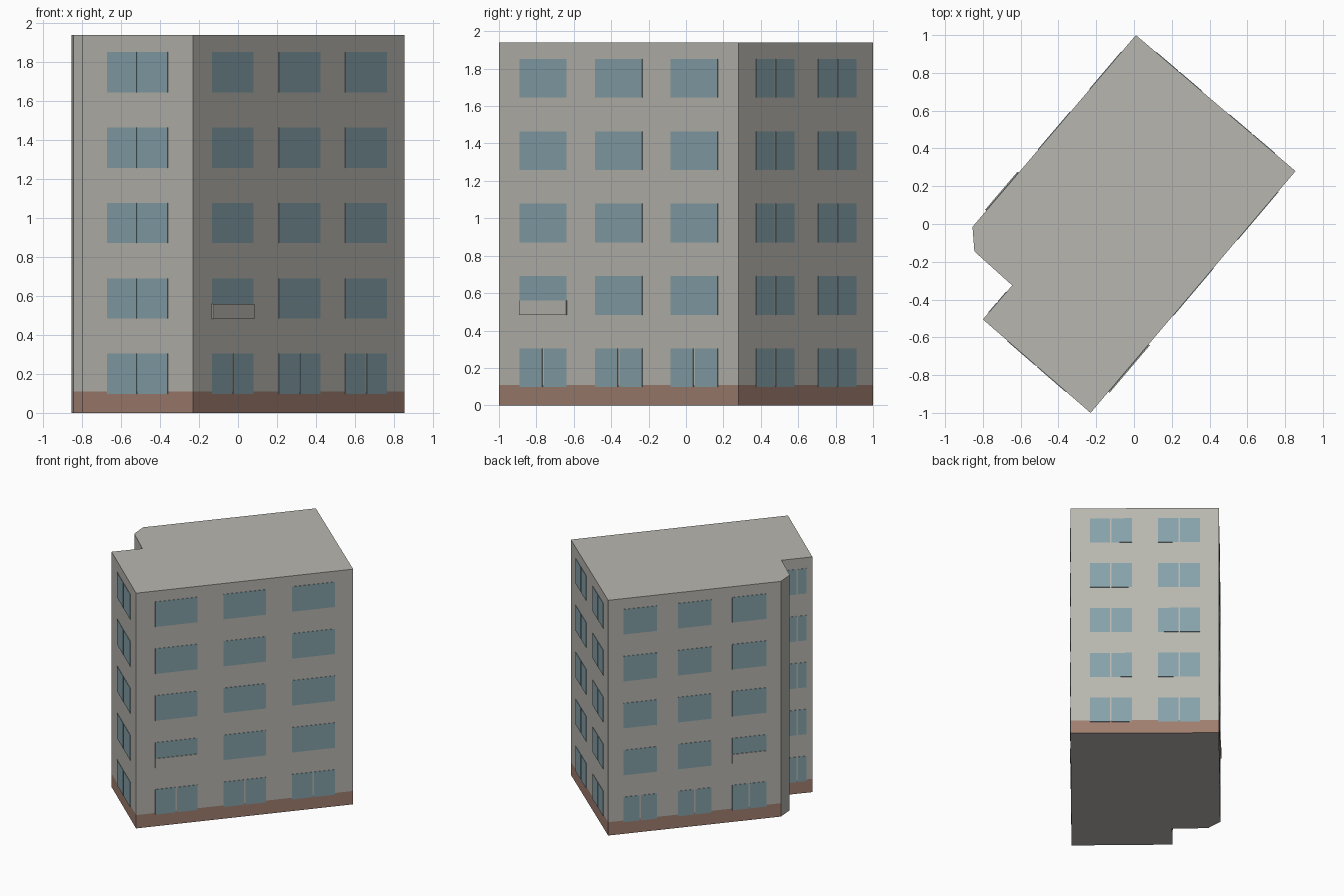
import bpy, bmesh
from mathutils import Vector

cube = bpy.data.objects.get("Cube")
if cube:
    bpy.data.objects.remove(cube)


def material(name, rgb):
    m = bpy.data.materials.new(name)
    m.use_nodes = True
    m.diffuse_color = (*rgb, 1)
    m.node_tree.nodes["Principled BSDF"].inputs["Base Color"].default_value = (*rgb, 1)
    return m


wall_grey = material("wall_grey", (0.48, 0.47, 0.43))
plinth_brown = material("plinth_brown", (0.35, 0.21, 0.16))
glass_blue = material("glass_blue", (0.24, 0.365, 0.405))

HEIGHT, PLINTH = 1.94, 0.11
SILLS = [0.097 + 0.387 * i for i in range(5)]
PANE_HEIGHT, GAP = 0.207, 0.012

# Footprint corners, counter-clockwise from the front corner
A, B, C, D, E, F, G = corners = [Vector(p) for p in (
    (-0.23, -1.0), (0.855, 0.28), (0.01, 1.0), (-0.855, -0.015),
    (-0.845, -0.145), (-0.645, -0.325), (-0.80, -0.505))]


def finish(bm, name, mats):
    mesh = bpy.data.meshes.new(name)
    bm.to_mesh(mesh)
    bm.free()
    for m in mats:
        mesh.materials.append(m)
    obj = bpy.data.objects.new(name, mesh)
    bpy.context.collection.objects.link(obj)
    return obj


# Building body: stacked rings of the footprint, brown below the plinth line
bm = bmesh.new()
rings = [[bm.verts.new((p.x, p.y, z)) for p in corners] for z in (0, PLINTH, HEIGHT)]
bm.faces.new(rings[0][::-1])
bm.faces.new(rings[-1])
n = len(corners)
for level in range(2):
    low, high = rings[level], rings[level + 1]
    for i in range(n):
        j = (i + 1) % n
        face = bm.faces.new((low[i], low[j], high[j], high[i]))
        chamfer = corners[i] == D
        face.material_index = 1 if level == 0 and not chamfer else 0
finish(bm, "building_body", [wall_grey, plinth_brown])


def plate(bm, p, q, s0, s1, z0, z1, depth):
    """Thin box on the wall from p to q, spanning distances s0 to s1 along it."""
    along = (q - p).normalized()
    out = Vector((along.y, -along.x)) * depth
    base = [p + along * s0, p + along * s1]
    ring = [base[0] + out, base[1] + out, base[1], base[0]]
    low = [bm.verts.new((v.x, v.y, z0)) for v in ring]
    high = [bm.verts.new((v.x, v.y, z1)) for v in ring]
    bm.faces.new(low[::-1])
    bm.faces.new(high)
    for i in range(4):
        j = (i + 1) % 4
        bm.faces.new((low[i], low[j], high[j], high[i]))


def windows(name, p, q, spans, split_floors):
    """Grid of windows; spans are fractions of the wall length."""
    bm = bmesh.new()
    length = (q - p).length
    for floor, z in enumerate(SILLS):
        for t0, t1 in spans:
            s0, s1 = t0 * length, t1 * length
            panes = [(s0, s1)]
            if floor in split_floors:
                mid = (s0 + s1) / 2
                panes = [(s0, mid - GAP / 2), (mid + GAP / 2, s1)]
            for a, b in panes:
                plate(bm, p, q, a, b, z, z + PANE_HEIGHT, 0.003)
    finish(bm, name, [glass_blue])


LONG = [(0.088, 0.283), (0.403, 0.599), (0.718, 0.915)]
windows("front_right_windows", A, B, LONG, [0])
windows("back_left_windows", C, D, LONG, [0])
windows("back_right_windows", B, C, [(0.13, 0.414), (0.59, 0.873)], range(5))
windows("front_left_windows", G, A, [(0.228, 0.772)], range(5))
windows("recess_windows", F, G, [(0.2, 0.8)], range(5))

# Wall-coloured panels over the lower part of one window on each long side
for name, p, q, (t0, t1) in (("front_right_panel", A, B, LONG[0]),
                             ("back_left_panel", C, D, LONG[2])):
    bm = bmesh.new()
    length = (q - p).length
    plate(bm, p, q, t0 * length - 0.001, t1 * length + 0.001, SILLS[1] - 0.001, 0.56, 0.008)
    finish(bm, name, [wall_grey])
